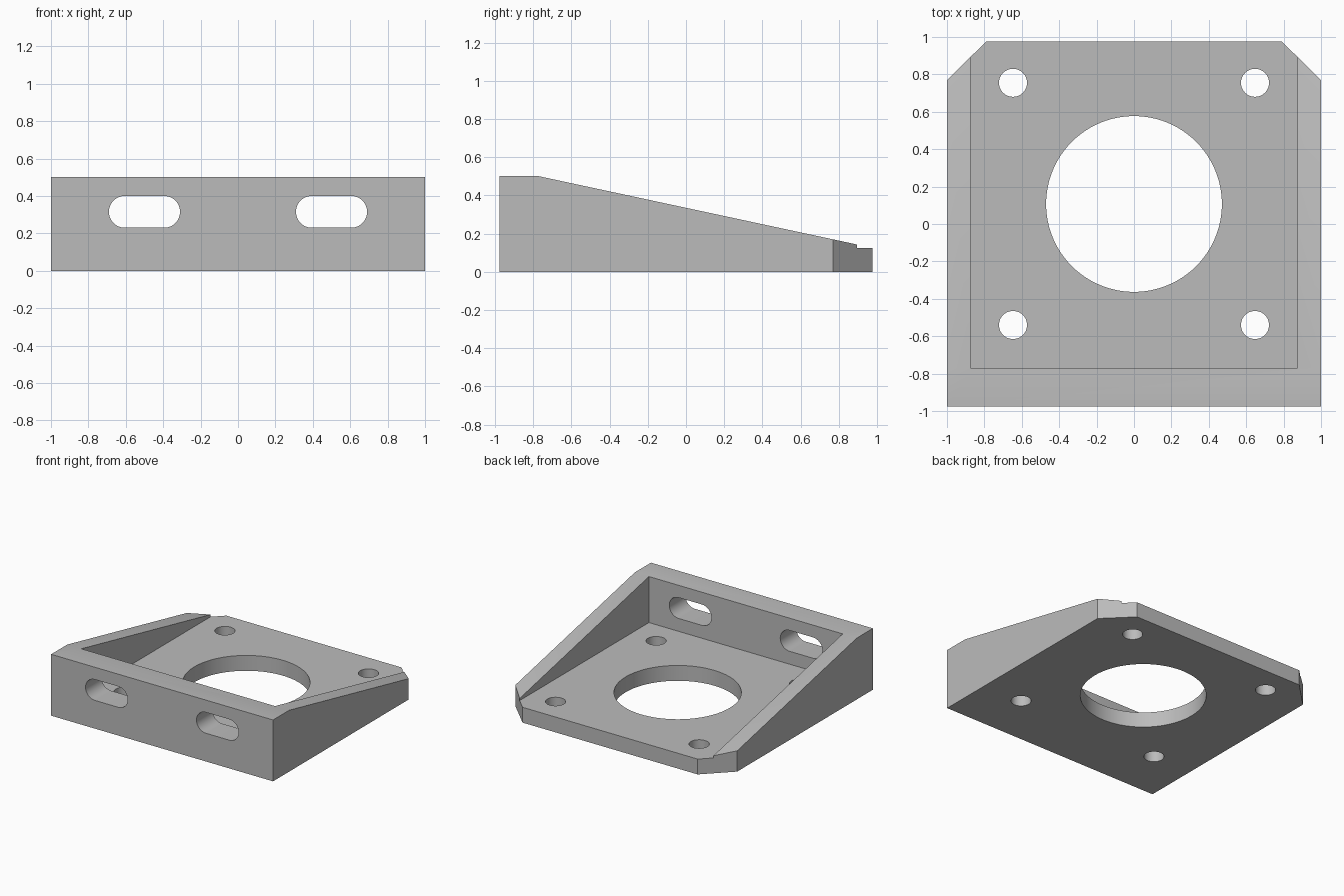
import bpy, bmesh, math
from mathutils import Vector

if "Cube" in bpy.data.objects:
    bpy.data.objects.remove(bpy.data.objects["Cube"], do_unlink=True)

grey = bpy.data.materials.new("matte_grey")
grey.use_nodes = True
colour = (0.5, 0.5, 0.5, 1)
grey.diffuse_color = colour
grey.node_tree.nodes["Principled BSDF"].inputs["Base Color"].default_value = colour

WALL_Y, BACK_Y, FLOOR, INNER_X = -0.77, 0.977, 0.125, 0.873


def prism(name, outline, axis, lo, hi):
    """Extrude a 2D outline along an axis between lo and hi."""
    place = {"x": lambda a, b, t: (t, a, b),
             "y": lambda a, b, t: (a, t, b),
             "z": lambda a, b, t: (a, b, t)}[axis]
    bm = bmesh.new()
    face = bm.faces.new([bm.verts.new(place(a, b, lo)) for a, b in outline])
    top = bmesh.ops.extrude_face_region(bm, geom=[face])["geom"]
    bmesh.ops.translate(bm, verts=[v for v in top if isinstance(v, bmesh.types.BMVert)],
                        vec=Vector(place(0, 0, hi - lo)))
    bmesh.ops.recalc_face_normals(bm, faces=bm.faces)
    mesh = bpy.data.meshes.new(name)
    bm.to_mesh(mesh)
    bm.free()
    mesh.materials.append(grey)
    obj = bpy.data.objects.new(name, mesh)
    bpy.context.collection.objects.link(obj)
    return obj


def slot(cx, cy, r, half=0.0, n=64):
    """Round outline, stretched sideways into a slot when half > 0."""
    pts = []
    for side in (1, -1):
        for i in range(n // 2 + (half > 0)):
            a = math.pi * (2 * i / n - side / 2)
            pts.append((cx + side * half + r * math.cos(a), cy + r * math.sin(a)))
    return pts


# Solid wedge body: tall front wall with sides sloping to the back
bracket = prism("mounting_bracket",
                [(-BACK_Y, 0), (BACK_Y, 0), (BACK_Y, FLOOR), (WALL_Y, 0.5), (-BACK_Y, 0.5)],
                "x", -1, 1)

# Pocket above the floor, between the side gussets
cutters = [prism("pocket_cutter",
                 [(-INNER_X, WALL_Y), (INNER_X, WALL_Y), (INNER_X, 1.2), (-INNER_X, 1.2)],
                 "z", FLOOR, 1)]
# Large centre bore
cutters.append(prism("bore_cutter", slot(0, 0.107, 0.47, n=96), "z", -0.2, 0.3))
for s in (-1, 1):
    # Clipped back corners
    cutters.append(prism("corner_cutter",
                         [(s * 0.69, 1.075), (s * 1.1, 0.67), (s * 1.1, 1.075)], "z", -0.2, 0.6))
    # Screw holes in the floor
    for y in (-0.54, 0.755):
        cutters.append(prism("screw_cutter", slot(s * 0.647, y, 0.075, n=48), "z", -0.2, 0.3))
    # Long slots through the front wall
    cutters.append(prism("slot_cutter", slot(s * 0.5, 0.315, 0.085, 0.105), "y", -1.2, -0.6))

bpy.context.view_layer.objects.active = bracket
for cutter in cutters:
    cutter.hide_render = True
    mod = bracket.modifiers.new("cut", "BOOLEAN")
    mod.operation, mod.solver, mod.object = "DIFFERENCE", "EXACT", cutter
    bpy.ops.object.modifier_apply(modifier=mod.name)
    bpy.data.objects.remove(cutter, do_unlink=True)

# Smooth hole walls, crisp edges
bpy.ops.object.select_all(action="DESELECT")
bracket.select_set(True)
bpy.ops.object.shade_smooth_by_angle(angle=math.radians(30))
